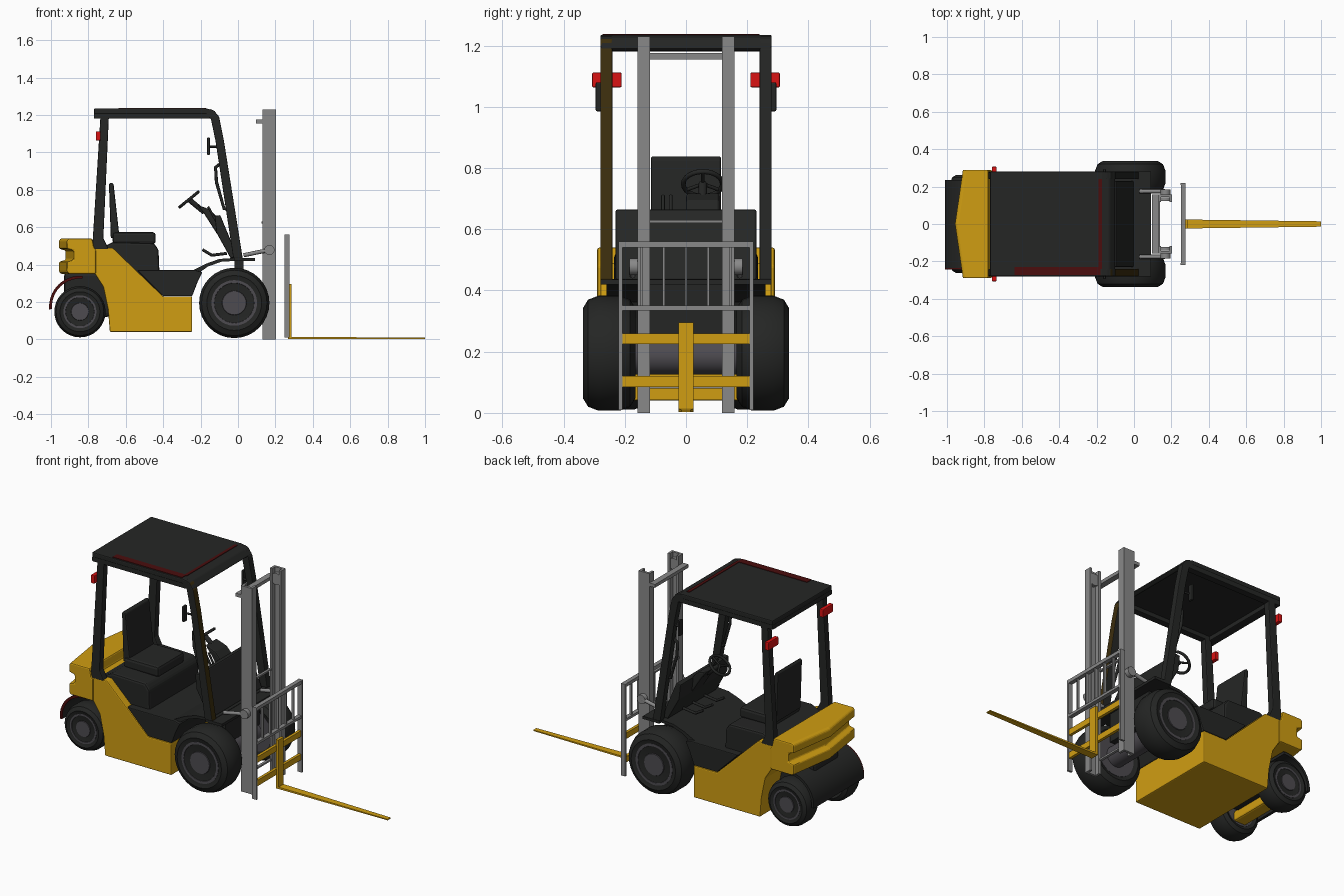
import bpy, bmesh, math
from mathutils import Vector

if "Cube" in bpy.data.objects:
    bpy.data.objects.remove(bpy.data.objects["Cube"])


def material(name, rgb):
    m = bpy.data.materials.new(name)
    m.diffuse_color = (*rgb, 1)
    m.use_nodes = True
    m.node_tree.nodes["Principled BSDF"].inputs["Base Color"].default_value = m.diffuse_color
    return m


BLACK = material("black", (0.018, 0.019, 0.018))
YELLOW = material("yellow", (0.63, 0.34, 0.006))
STEEL = material("steel grey", (0.25, 0.25, 0.25))
HUB = material("hub grey", (0.075, 0.07, 0.08))
RED = material("red", (0.7, 0.006, 0.006))
MAROON = material("dark red", (0.07, 0.004, 0.004))
BROWN = material("dark brown", (0.045, 0.027, 0.004))


def finish(name, bm, mat, bevel=0, smooth=False):
    bmesh.ops.recalc_face_normals(bm, faces=bm.faces)
    me = bpy.data.meshes.new(name)
    bm.to_mesh(me)
    bm.free()
    me.materials.append(mat)
    ob = bpy.data.objects.new(name, me)
    bpy.context.collection.objects.link(ob)
    if bevel:
        b = ob.modifiers.new("bevel", "BEVEL")
        b.width, b.segments, b.limit_method = bevel, 2, 'ANGLE'
    if smooth:
        bpy.ops.object.select_all(action='DESELECT')
        ob.select_set(True)
        bpy.context.view_layer.objects.active = ob
        bpy.ops.object.shade_smooth_by_angle(angle=math.radians(35))
    return ob


def prism(name, pts, ys, mat, bevel=0, smooth=False):
    """Side profile (x, z) carried across the given y stations."""
    bm = bmesh.new()
    rings = [[bm.verts.new((x, y, z)) for x, z in pts] for y in ys]
    for a, b in zip(rings, rings[1:]):
        for i in range(len(pts)):
            j = (i + 1) % len(pts)
            bm.faces.new((a[i], a[j], b[j], b[i]))
    bm.faces.new(rings[0])
    bm.faces.new(rings[-1])
    return finish(name, bm, mat, bevel, smooth)


def box(name, x, y, z, mat, bevel=0):
    return prism(name, [(x[0], z[0]), (x[1], z[0]), (x[1], z[1]), (x[0], z[1])], y, mat, bevel)


def lathe(name, profile, centre, mat, n=32):
    """Profile of (radius, y) spun about the y axis through centre (x, z)."""
    bm = bmesh.new()
    rings = []
    for r, y in profile:
        rings.append([bm.verts.new((centre[0] + r * math.cos(k * math.tau / n), y,
                                    centre[1] + r * math.sin(k * math.tau / n))) for k in range(n)])
    for a, b in zip(rings, rings[1:]):
        for i in range(n):
            j = (i + 1) % n
            bm.faces.new((a[i], a[j], b[j], b[i]))
    bm.faces.new(rings[0])
    bm.faces.new(rings[-1])
    return finish(name, bm, mat, smooth=True)


def rod(name, pts, r, mat, closed=False):
    cu = bpy.data.curves.new(name, 'CURVE')
    cu.dimensions = '3D'
    cu.bevel_depth, cu.bevel_resolution, cu.use_fill_caps = r, 2, True
    sp = cu.splines.new('POLY')
    sp.points.add(len(pts) - 1)
    for p, co in zip(sp.points, pts):
        p.co = (*co, 1)
    sp.use_cyclic_u = closed
    cu.materials.append(mat)
    ob = bpy.data.objects.new(name, cu)
    bpy.context.collection.objects.link(ob)


def span(s, a, b):
    return sorted((s * a, s * b))


# Yellow lower body
prism("body", [(-0.78, 0.49), (-0.67, 0.49), (-0.40, 0.23), (-0.245, 0.23), (-0.245, 0.04),
               (-0.685, 0.04), (-0.695, 0.16), (-0.72, 0.28), (-0.765, 0.35), (-0.78, 0.35)],
      (-0.28, 0.28), YELLOW, 0.006)

# Counterweight with a rear groove, swept forward at the sides
cw = prism("counterweight", [(-0.76, 0.35), (-0.945, 0.35), (-0.957, 0.36), (-0.957, 0.415),
                             (-0.922, 0.425), (-0.922, 0.475), (-0.957, 0.485), (-0.957, 0.53),
                             (-0.945, 0.54), (-0.78, 0.54), (-0.77, 0.49), (-0.76, 0.48)],
           (-0.29, -0.24, 0, 0.24, 0.29), YELLOW, 0.008)
for v in cw.data.vertices:
    if v.co.x < -0.9:
        v.co.x += 0.035 * abs(v.co.y) / 0.24

# Rear fender curved around the steering wheels, and chassis between them
arc = [(-0.845 + 0.165 * math.cos(math.radians(a)), 0.175 + 0.165 * math.sin(math.radians(a)))
       for a in range(85, 186, 10)]
inner = [(-0.845 + 0.15 * math.cos(math.radians(a)), 0.175 + 0.15 * math.sin(math.radians(a)))
         for a in range(185, 84, -10)]
prism("rear_fender", arc + inner, (-0.235, 0.235), BLACK, smooth=True)
prism("rear_fender_edge", arc + inner, (-0.242, -0.235), MAROON)
box("rear_chassis", (-0.93, -0.68), (-0.12, 0.12), (0.12, 0.36), BLACK, 0.02)
box("rear_axle", (-0.88, -0.80), (-0.14, 0.14), (0.07, 0.13), YELLOW, 0.01)

# Black hood, floor well, front floor sheet and foot plate
prism("seat_hood", [(-0.76, 0.40), (-0.76, 0.48), (-0.71, 0.50), (-0.67, 0.52), (-0.45, 0.515),
                    (-0.425, 0.48), (-0.42, 0.36), (-0.42, 0.24), (-0.6, 0.24)],
      (-0.235, 0.235), BLACK, 0.012)
prism("floor_well", [(-0.54, 0.37), (-0.23, 0.37), (-0.19, 0.36), (-0.215, 0.31), (-0.245, 0.231),
                     (-0.40, 0.231)], (-0.278, 0.278), BLACK, 0.005)
prism("floor_sheet", [(-0.24, 0.37), (-0.17, 0.405), (-0.10, 0.43), (0.02, 0.438), (0.02, 0.422),
                      (-0.09, 0.415), (-0.16, 0.39), (-0.21, 0.355)], (-0.26, 0.26), BLACK, smooth=True)
box("foot_plate", (-0.02, 0.09), (-0.28, 0.28), (0.42, 0.436), BLACK)
box("front_bulkhead", (-0.02, 0.03), (-0.16, 0.16), (0.25, 0.425), BLACK)

# Slanted dash cowl and steering column
prism("dash_cowl", [(-0.04, 0.435), (0.0, 0.435), (-0.095, 0.665), (-0.125, 0.66), (-0.115, 0.57)],
      (-0.23, 0.23), BLACK, 0.006)
prism("steering_column", [(-0.22, 0.72), (-0.15, 0.695), (-0.09, 0.63), (-0.05, 0.53),
                          (-0.11, 0.56), (-0.18, 0.67)], (0.0, 0.11), BLACK, 0.008)
wheel_c = Vector((-0.262, 0.055, 0.748))
along = Vector((0.777, 0, 0.629))
rim = [wheel_c + 0.064 * (along * math.cos(k * math.tau / 24) + Vector((0, math.sin(k * math.tau / 24), 0)))
       for k in range(24)]
rod("steering_wheel", rim, 0.008, BLACK, True)
for k in (0, 8, 16):
    rod("steering_spoke", [wheel_c, rim[k]], 0.006, BLACK)
rod("steering_shaft", [wheel_c, (-0.18, 0.055, 0.68)], 0.014, BLACK)
for y in (-0.05, -0.075):
    rod("control_lever", [(-0.11, y, 0.62), (-0.16, y, 0.71)], 0.006, BLACK)
for y in (-0.09, 0.02, 0.11):
    rod("pedal", [(-0.06, y, 0.46), (-0.14, y, 0.45), (-0.19, y, 0.48)], 0.008, BLACK)

# Seat
box("seat_cushion", (-0.67, -0.44), (-0.125, 0.125), (0.51, 0.573), BLACK, 0.015)
prism("seat_back", [(-0.69, 0.83), (-0.68, 0.84), (-0.665, 0.83), (-0.635, 0.56), (-0.68, 0.54)],
      (-0.115, 0.115), BLACK, 0.01)

# Overhead guard
prism("roof", [(-0.77, 1.205), (-0.77, 1.235), (-0.17, 1.235), (-0.13, 1.225), (-0.10, 1.19),
               (-0.12, 1.18), (-0.145, 1.2), (-0.18, 1.205)], (-0.28, 0.28), BLACK, 0.006)
box("rear_header", (-0.77, -0.72), (-0.27, 0.27), (1.18, 1.21), BLACK, 0.005)
box("roof_side_stripe", (-0.64, -0.18), (-0.272, -0.23), (1.234, 1.238), MAROON)
box("roof_front_stripe", (-0.19, -0.172), (-0.24, 0.24), (1.234, 1.238), MAROON)
for s in (-1, 1):
    ys = span(s, 0.24, 0.28)
    box("roof_rail", (-0.77, -0.15), ys, (1.18, 1.21), BLACK, 0.004)
    prism("rear_pillar", [(-0.735, 1.2), (-0.69, 1.2), (-0.72, 0.54), (-0.69, 0.48), (-0.78, 0.48)],
          ys, BLACK, 0.005)
    pillar = prism("front_pillar", [(-0.18, 1.2), (-0.15, 1.232), (-0.125, 1.222), (-0.10, 1.185),
                                    (-0.075, 1.06), (0.025, 0.435), (-0.025, 0.435), (-0.12, 1.06),
                                    (-0.145, 1.18)], ys, BLACK, 0.004)
    if s < 0:  # brown leading face on one pillar
        pillar.data.materials.append(BROWN)
        for f in pillar.data.polygons:
            f.material_index = int(f.normal.x > 0.7)
    # Tail lamps, mirrors and grab handles
    box("tail_lamp", (-0.76, -0.735), span(s, 0.21, 0.307), (1.063, 1.112), RED, 0.005)
    box("mirror", (-0.165, -0.15), span(s, 0.265, 0.295), (0.985, 1.08), BLACK, 0.005)
    rod("mirror_stem", [(-0.155, s * 0.27, 1.03), (-0.09, s * 0.26, 1.03)], 0.006, BLACK)
    rod("grab_handle", [(-0.08, s * 0.255, 0.95), (-0.12, s * 0.25, 0.92), (-0.115, s * 0.25, 0.84),
                        (-0.075, s * 0.25, 0.70), (-0.03, s * 0.255, 0.69)], 0.009, BLACK)

# Wheels
def wheel(name, c, r, y0, y1, rim_r, s):
    w = y1 - y0
    tyre = [(rim_r, y0 + 0.01), (r * 0.78, y0), (r * 0.93, y0 + 0.1 * w), (r, y0 + 0.3 * w),
            (r, y1 - 0.3 * w), (r * 0.93, y1 - 0.1 * w), (r * 0.78, y1), (rim_r, y1 - 0.008)]
    disc = [(rim_r, y0 + 0.008), (rim_r, y1 - 0.006), (rim_r * 0.88, y1 - 0.006),
            (rim_r * 0.82, y1 - 0.02), (rim_r * 0.58, y1 - 0.02), (rim_r * 0.52, y1 - 0.004),
            (rim_r * 0.1, y1 - 0.004)]
    lathe(name + "_tyre", [(a, s * b) for a, b in tyre], c, BLACK)
    lathe(name + "_rim", [(a, s * b) for a, b in disc], c, HUB)


for s in (-1, 1):
    wheel("front", (-0.02, 0.195), 0.188, 0.165, 0.337, 0.122, s)
    wheel("rear", (-0.845, 0.148), 0.137, 0.13, 0.262, 0.088, s)
lathe("front_axle", [(0.06, -0.18), (0.06, 0.18)], (-0.02, 0.185), HUB)

# Mast channels, pulleys and tilt cylinders
for s in (-1, 1):
    box("mast_web", (0.13, 0.203), span(s, 0.145, 0.159), (0, 1.23), STEEL)
    for x in (0.13, 0.189):
        box("mast_flange", (x, x + 0.014), span(s, 0.117, 0.159), (0, 1.23), STEEL)
    lathe("mast_pulley", [(0.035, s * 0.122), (0.035, s * 0.143)], (0.167, 1.17), STEEL, 20)
    rod("tilt_cylinder", [(0.03, s * 0.175, 0.45), (0.165, s * 0.175, 0.478)], 0.011, STEEL)
    lathe("tilt_pin", [(0.027, s * 0.158), (0.027, s * 0.185)], (0.168, 0.478), STEEL, 20)
box("mast_top_tie", (0.095, 0.13), (-0.158, 0.158), (1.155, 1.175), STEEL)
for z in (0.08, 0.62):
    box("mast_tie", (0.125, 0.14), (-0.12, 0.12), (z, z + 0.01), STEEL)

# Load guard
for s in (-1, 1):
    box("guard_post", (0.248, 0.276), span(s, 0.208, 0.22), (0.01, 0.56), STEEL)
for z, h in ((0.54, 0.02), (0.335, 0.015)):
    box("guard_rail", (0.25, 0.275), (-0.215, 0.215), (z, z + h), STEEL)
for y in (-0.145, -0.073, 0, 0.073, 0.145):
    box("guard_bar", (0.255, 0.27), (y - 0.004, y + 0.004), (0.335, 0.55), STEEL)

# Yellow carriage bars and single fork
for z in (0.085, 0.225):
    box("carriage_bar", (0.255, 0.272), (-0.21, 0.21), (z, z + 0.035), YELLOW)
box("fork_shank", (0.268, 0.285), (-0.025, 0.025), (0.003, 0.295), YELLOW)
fork = box("fork_blade", (0.27, 1.0), (-0.024, 0.024), (0.003, 0.014), YELLOW)
for v in fork.data.vertices:
    if v.co.x > 0.9:
        v.co.y *= 0.6
        v.co.z = min(v.co.z, 0.009)
